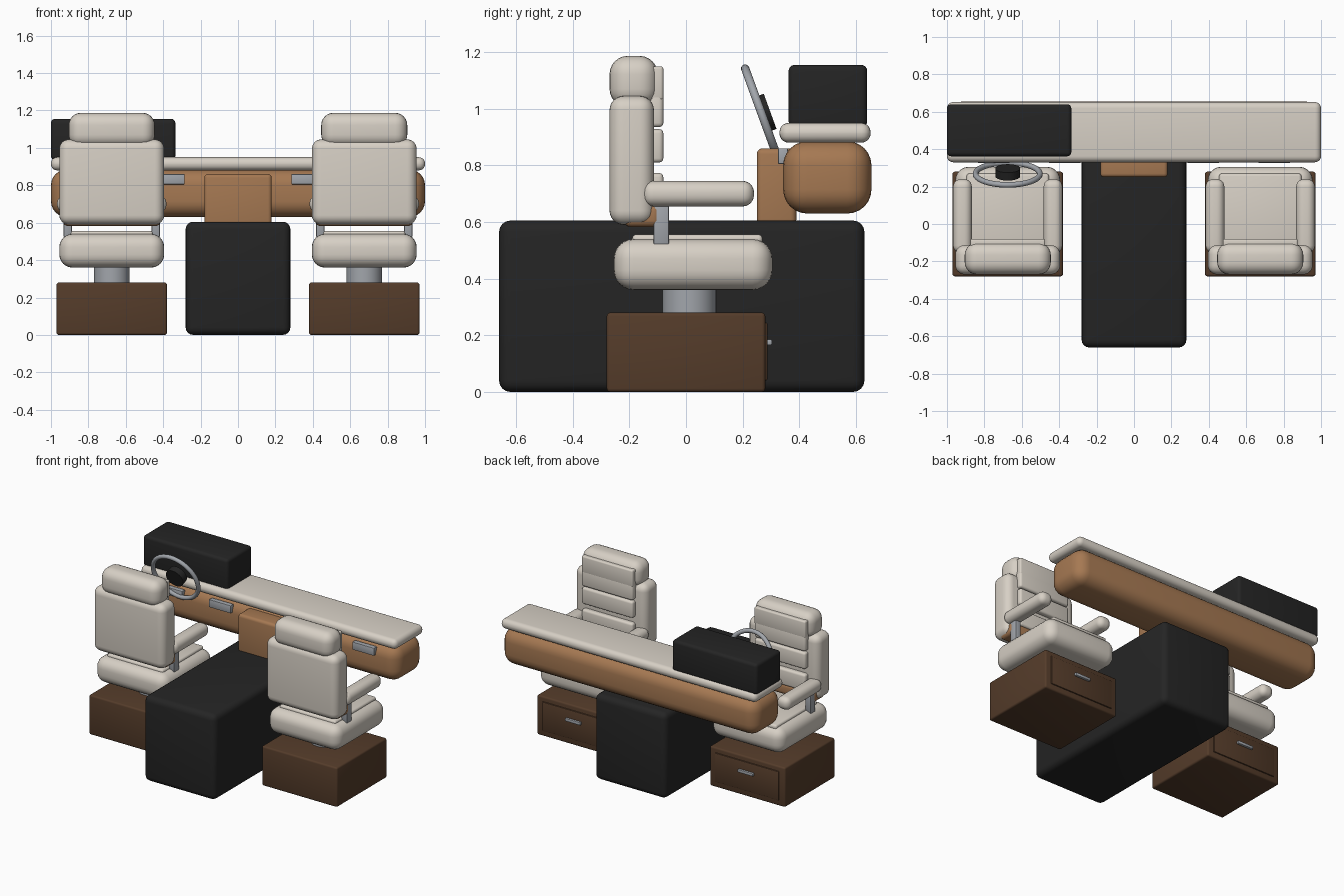
import bpy, math

if "Cube" in bpy.data.objects:
    bpy.data.objects.remove(bpy.data.objects["Cube"])

def mat(name, c):
    m = bpy.data.materials.new(name)
    m.diffuse_color = (*c, 1)
    m.use_nodes = True
    m.node_tree.nodes["Principled BSDF"].inputs["Base Color"].default_value = m.diffuse_color
    return m

CREAM = mat("cream", (0.68, 0.63, 0.56))
TAN = mat("tan", (0.38, 0.19, 0.085))
WOOD = mat("dark_wood", (0.09, 0.045, 0.023))
BLACK = mat("black", (0.018, 0.018, 0.018))
METAL = mat("metal", (0.36, 0.38, 0.41))

def finish(o, name, m):
    o.name = name
    o.data.materials.append(m)
    bpy.ops.object.shade_smooth_by_angle(angle=math.radians(35))
    return o

def box(name, x, y, z, m, r=0.01, seg=4):
    """Rounded box from (min, max) ranges."""
    bpy.ops.mesh.primitive_cube_add(size=1, location=[(a + b) / 2 for a, b in (x, y, z)])
    o = bpy.context.object
    o.scale = [b - a for a, b in (x, y, z)]
    bpy.ops.object.transform_apply(location=False, rotation=False, scale=True)
    b = o.modifiers.new("round", 'BEVEL')
    b.width, b.segments = r, seg
    bpy.ops.object.modifier_apply(modifier="round")
    return finish(o, name, m)

def cyl(name, loc, r, h, m, rot=(0, 0, 0)):
    bpy.ops.mesh.primitive_cylinder_add(radius=r, depth=h, location=loc, rotation=rot, vertices=40)
    return finish(bpy.context.object, name, m)

# Engine cover between the seats
box("engine_cover", (-0.28, 0.28), (-0.66, 0.63), (0, 0.605), BLACK, 0.04)

# Dashboard
box("dash_body", (-1, 1), (0.343, 0.655), (0.63, 0.885), TAN, 0.085, 6)
box("dash_top", (-1, 1), (0.33, 0.652), (0.88, 0.95), CREAM, 0.033, 5)
box("instrument_hood", (-1, -0.335), (0.362, 0.64), (0.935, 1.155), BLACK, 0.022)
box("centre_console", (-0.18, 0.18), (0.25, 0.39), (0.59, 0.86), TAN, 0.02)
for i, x in enumerate((-0.75, -0.37, 0.37, 0.75)):
    box(f"air_vent_{i}", (x - 0.085, x + 0.085), (0.325, 0.36), (0.805, 0.86), METAL, 0.004, 2)

# Steering wheel, tilted back
tilt = (math.radians(-70), 0, 0)
wheel = (-0.675, 0.268, 0.98)
bpy.ops.mesh.primitive_torus_add(location=wheel, rotation=tilt, major_radius=0.172,
                                 minor_radius=0.015, major_segments=56, minor_segments=14)
finish(bpy.context.object, "steering_wheel", METAL)
cyl("wheel_hub", (-0.675, 0.276, 0.983), 0.066, 0.045, BLACK, tilt)

# Seats, one each side
for side, cx in (("left", -0.675), ("right", 0.675)):
    def part(name, hw, y, z, m, r, seg=4, off=0):
        box(f"{side}_{name}", (cx + off - hw, cx + off + hw), y, z, m, r, seg)

    # Storage base with drawer
    part("seat_base", 0.295, (-0.28, 0.28), (0, 0.28), WOOD, 0.012, 3)
    part("drawer_front", 0.25, (0.27, 0.288), (0.04, 0.245), WOOD, 0.006, 2)
    part("drawer_handle", 0.06, (0.285, 0.304), (0.165, 0.186), METAL, 0.004, 2)
    cyl(f"{side}_pedestal", (cx, 0.012, 0.325), 0.095, 0.11, METAL)

    # Cushion and backrest
    part("cushion", 0.28, (-0.255, 0.305), (0.36, 0.54), CREAM, 0.07, 6)
    part("cushion_pad", 0.22, (-0.19, 0.27), (0.52, 0.556), CREAM, 0.014, 3)
    part("recline_bar", 0.26, (-0.22, -0.09), (0.582, 0.665), TAN, 0.025)
    part("backrest", 0.28, (-0.27, -0.113), (0.59, 1.045), CREAM, 0.05, 6)
    part("headrest", 0.23, (-0.27, -0.1), (1.005, 1.187), CREAM, 0.065, 6)
    part("headrest_pad", 0.2, (-0.13, -0.08), (1.03, 1.15), CREAM, 0.01, 3)
    for i, z in enumerate((0.655, 0.81, 0.935)):
        part(f"back_pad_{i}", 0.2, (-0.13, -0.08), (z, z + 0.118), CREAM, 0.015, 3)

    # Armrests on posts
    for s, d in (("inner", -1), ("outer", 1)):
        part(f"{s}_armrest", 0.05, (-0.155, 0.24), (0.655, 0.745), CREAM, 0.04, 6, 0.242 * d)
        part(f"{s}_arm_post", 0.022, (-0.115, -0.06), (0.52, 0.68), METAL, 0.006, 2, 0.235 * d)
